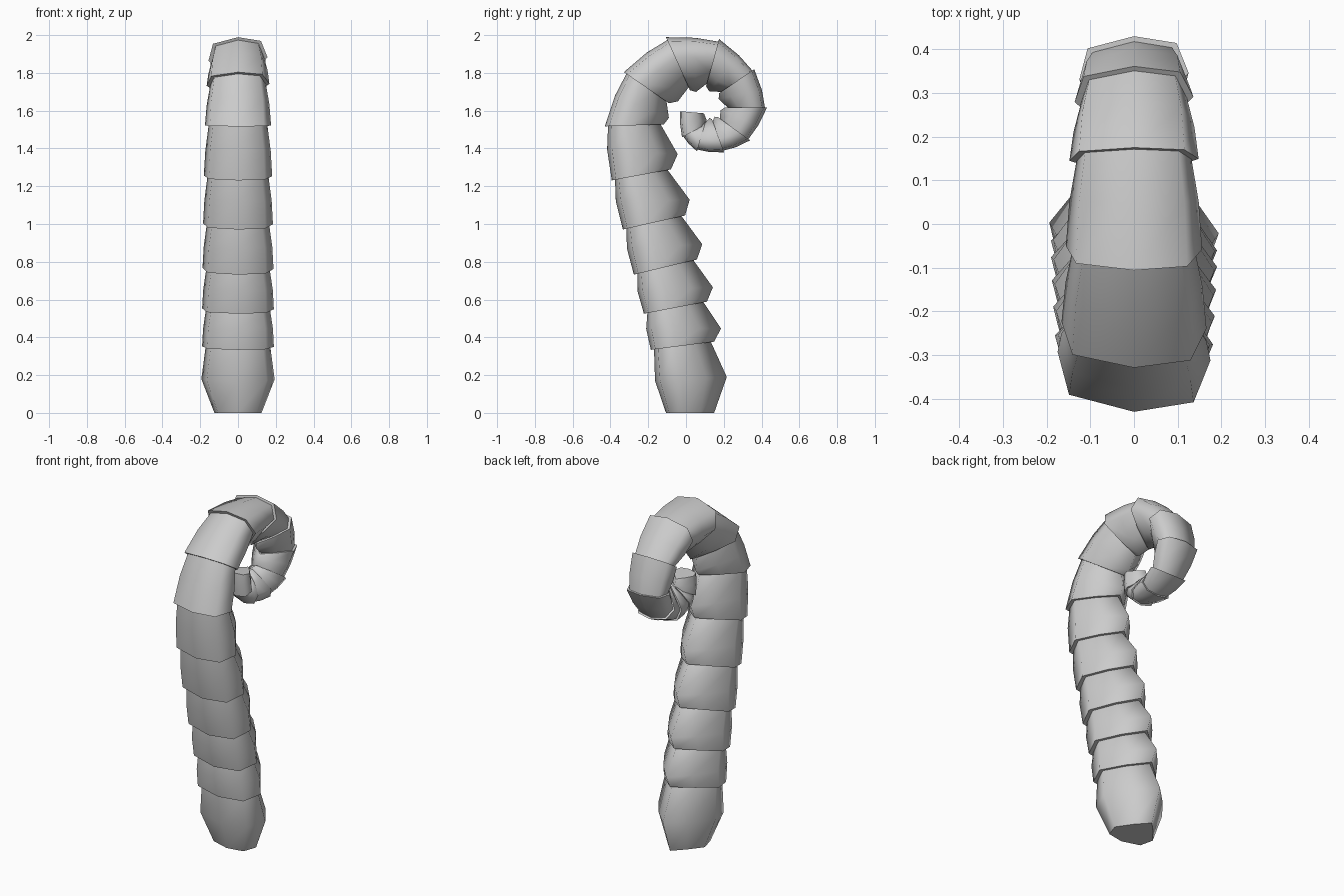
import bpy, bmesh, math
from mathutils import Vector

if "Cube" in bpy.data.objects:
    bpy.data.objects.remove(bpy.data.objects["Cube"])

# Side profile of each segment's lower rim: outer (y, z), inner (y, z), half width
RIMS = [
    (-.186, .334, .149, .377, .190), (-.223, .525, .111, .589, .190),
    (-.276, .732, .058, .812, .188), (-.334, .971, -.005, 1.045, .185),
    (-.393, 1.231, -.080, 1.289, .181), (-.430, 1.517, -.117, 1.528, .175),
    (-.329, 1.804, -.090, 1.639, .166), (-.106, 1.989, .021, 1.708, .156),
    (.175, 1.979, .106, 1.729, .148), (.361, 1.820, .175, 1.692, .136),
    (.430, 1.618, .207, 1.618, .125), (.340, 1.443, .170, 1.565, .110),
    (.202, 1.379, .138, 1.554, .094), (.058, 1.385, .106, 1.549, .080),
    (-.021, 1.459, .106, 1.528, .072), (-.032, 1.597, .095, 1.586, .064),
]
# Cross-section: rounded back plate, wedge towards the inside of the curl
SECTION = [(0, 1), (.78, .86), (1, .25), (.53, -.43),
           (0, -1), (-.53, -.47), (-1, .12), (-.85, .75)]
SIDES = len(SECTION)


def unpack(r):
    return Vector((0, r[0], r[1])), Vector((0, r[2], r[3])), r[4]


def shrink(ring, s):
    outer, inner, w = ring
    c = (outer + inner) / 2
    return c + (outer - c) * s, c + (inner - c) * s, w * s


def add_ring(bm, ring):
    outer, inner, w = ring
    c = (outer + inner) / 2
    verts = []
    for u, v in SECTION:
        p = c + (outer - c) * v
        verts.append(bm.verts.new((w * u, p.y, p.z)))
    return verts


def build(name, rings, sharp, cap_start=False, cap_end=False):
    bm = bmesh.new()
    loops = [add_ring(bm, r) for r in rings]
    for a, b in zip(loops, loops[1:]):
        for k in range(SIDES):
            n = (k + 1) % SIDES
            bm.faces.new((a[k], a[n], b[n], b[k]))
    if cap_start:
        bm.faces.new(loops[0][::-1])
    if cap_end:
        bm.faces.new(loops[-1])
    bmesh.ops.recalc_face_normals(bm, faces=bm.faces)
    # Smooth skin with crisp rims
    for f in bm.faces:
        f.smooth = True
    for i in sharp:
        for k in range(SIDES):
            bm.edges.get((loops[i][k], loops[i][(k + 1) % SIDES])).smooth = False
    me = bpy.data.meshes.new(name)
    bm.to_mesh(me)
    bm.free()
    bpy.context.collection.objects.link(bpy.data.objects.new(name, me))


rims = [unpack(r) for r in RIMS]

# Base segment, flat on the ground
build("base_segment", [
    (Vector((0, -.106, 0)), Vector((0, .149, 0)), .125),
    (Vector((0, -.164, .17)), Vector((0, .216, .19)), .194),
    shrink(rims[0], .9)], sharp=(0, 2), cap_start=True, cap_end=True)

# Overlapping segments: lip, flared rim, bulge, narrow top tucked into the next
last = len(rims) - 2
for i in range(last + 1):
    low, nxt = rims[i], rims[i + 1]
    top = nxt if i == last else shrink(nxt, .89)
    across = (low[1] - low[0]).normalized()
    size = low[2] / .19
    mid = (low[0].lerp(top[0], .58) - across * .014 * size,
           low[1].lerp(nxt[1], .3) + across * (.048 if i < 5 else .02 * size),
           (low[2] + top[2]) / 2 * 1.03)
    build(f"tail_segment_{i + 1:02d}", [shrink(low, .87), low, mid, top],
          sharp=(1, 3), cap_end=True)
